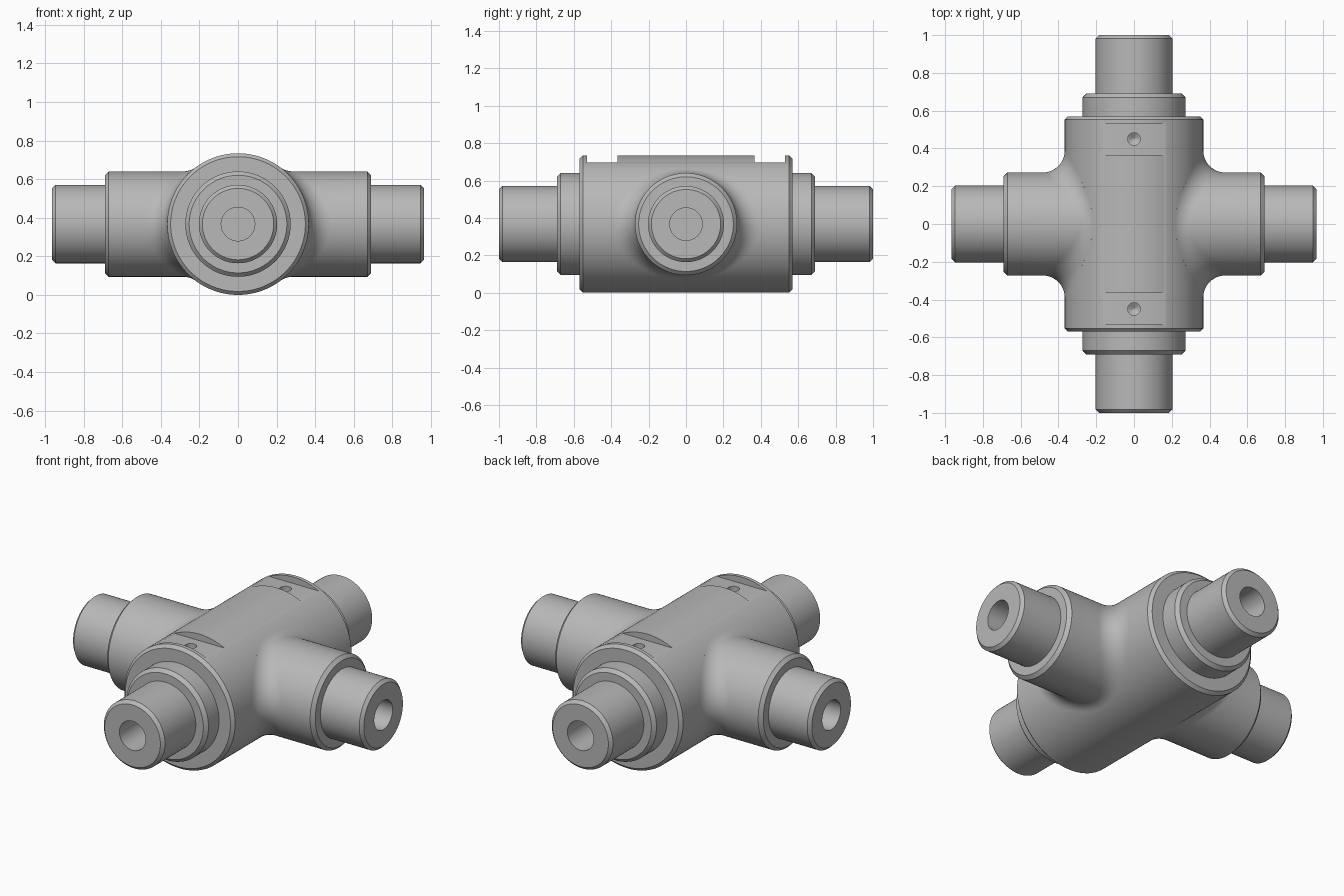
import bpy, bmesh, math
from mathutils import Vector

if "Cube" in bpy.data.objects:
    bpy.data.objects.remove(bpy.data.objects["Cube"])

SEG = 128
ZC = 0.367                      # height of the axes
R, ARM_R, FIL = 0.367, 0.273, 0.115   # body, side arm and fillet radii

steel = bpy.data.materials.new("steel_grey")
steel.diffuse_color = (0.48, 0.48, 0.48, 1)
steel.use_nodes = True
steel.node_tree.nodes["Principled BSDF"].inputs["Base Color"].default_value = steel.diffuse_color
ANG = [2 * math.pi * i / SEG for i in range(SEG)]


def loft(name, rings):
    """Closed solid through a list of rings, capped at both ends."""
    bm = bmesh.new()
    vs = [[bm.verts.new(p) for p in ring] for ring in rings]
    for a, b in zip(vs, vs[1:]):
        n = len(a)
        for i in range(n):
            j = (i + 1) % n
            bm.faces.new((a[i], a[j], b[j], b[i]))
    bm.faces.new(vs[0])
    bm.faces.new(vs[-1])
    bmesh.ops.recalc_face_normals(bm, faces=bm.faces)
    me = bpy.data.meshes.new(name)
    bm.to_mesh(me)
    bm.free()
    me.materials.append(steel)
    ob = bpy.data.objects.new(name, me)
    ob.location.z = ZC
    bpy.context.collection.objects.link(ob)
    return ob


def activate(ob):
    bpy.ops.object.select_all(action='DESELECT')
    ob.select_set(True)
    bpy.context.view_layer.objects.active = ob


def smooth(ob):
    activate(ob)
    bpy.ops.object.shade_smooth_by_angle(angle=math.radians(30))


def trunnion(end):
    """Stepped shaft end with chamfer and blind centre bore: (distance, radius)."""
    return [(0.67, ARM_R), (0.69, ARM_R - 0.02), (0.69, 0.203), (end - 0.018, 0.203),
            (end, 0.185), (end, 0.087), (end - 0.35, 0.087)]


# main body with end shoulders and trunnions, turned around y
half = [(0.552, R), (0.57, R - 0.018), (0.57, ARM_R)] + trunnion(1.0)
profile = [(-d, r) for d, r in reversed(half)] + half
body = loft("main_body", [[(r * math.cos(a), d, r * math.sin(a)) for a in ANG]
                          for d, r in profile])

# flat pockets and drilled holes on top of the body
cutters = []
for s in (-1, 1):
    box = [(-0.3, 0.365), (0.3, 0.365), (0.3, 0.53), (-0.3, 0.53)]
    cutters.append(loft("pocket_cutter", [[(x, s * y, z) for x, y in box]
                                          for z in (0.328, 0.5)]))
    cutters.append(loft("drill_cutter", [
        [(r * math.cos(a), s * 0.45 + r * math.sin(a), z) for a in ANG[::4]]
        for z, r in ((0.25, 0.002), (0.27, 0.033), (0.45, 0.033))]))
for c in cutters:
    activate(body)
    m = body.modifiers.new("cut", 'BOOLEAN')
    m.operation, m.solver, m.object = 'DIFFERENCE', 'EXACT', c
    bpy.ops.object.modifier_apply(modifier=m.name)
    bpy.data.objects.remove(c)
smooth(body)

# side arms, blended into the body with a rolling-ball fillet
STEPS = 12
for s, name in ((-1, "left_arm"), (1, "right_arm")):
    rings = [[] for _ in range(STEPS + 2)]
    for a in ANG:
        y, z = (ARM_R + FIL) * math.cos(a), (ARM_R + FIL) * math.sin(a)
        c = Vector((math.sqrt((R + FIL) ** 2 - z * z), y, z))
        to_body = Vector((-c.x, 0, -c.z)).normalized()
        to_arm = Vector((0, -math.cos(a), -math.sin(a)))
        rings[0].append(c + to_body * (FIL + 0.03))     # buried skirt
        for k in range(STEPS + 1):
            rings[k + 1].append(c + to_body.slerp(to_arm, k / STEPS) * FIL)
    core = [[Vector((0.05, 0.15 * math.cos(a), 0.15 * math.sin(a))) for a in ANG]]
    ends = [[Vector((d, r * math.cos(a), r * math.sin(a))) for a in ANG]
            for d, r in trunnion(0.965)]
    arm = loft(name, [[(s * p[0], p[1], p[2]) for p in ring]
                      for ring in core + rings + ends])
    smooth(arm)
